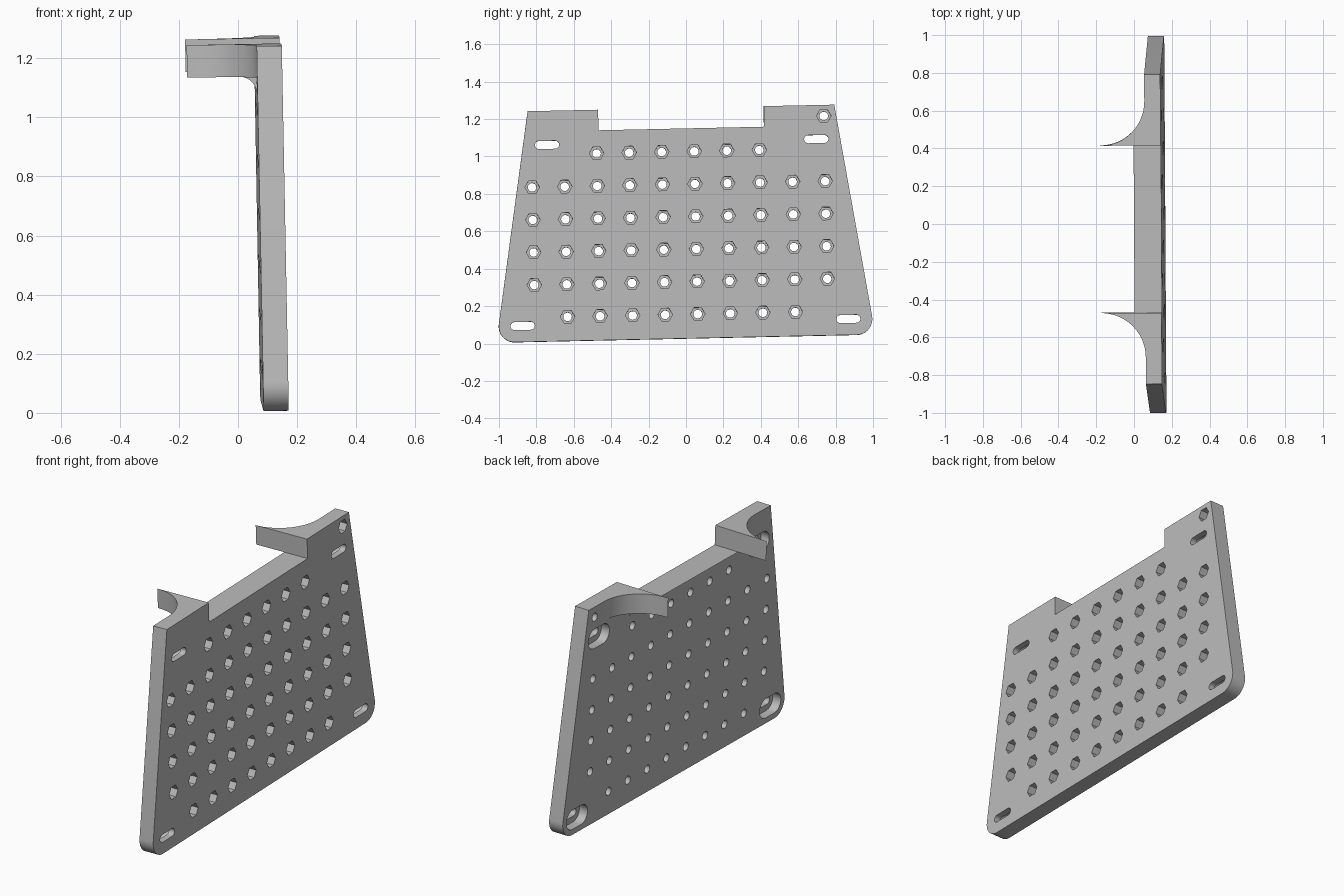
import bpy, bmesh
from math import pi, sin, cos
from mathutils import Euler, Matrix, Vector

cube = bpy.data.objects.get("Cube")
if cube:
    bpy.data.objects.remove(cube)

# Local frame: x = 0 is the outer face, y runs along the width, z runs up
THICK, TOP, FLOOR, BASE, NOTCH = 0.085, 1.26, 1.15, 0.027, 0.443
PLACE = Matrix.Translation((0.1665, 0, 0)) @ Euler((0.0215, -0.0185, 0.0055)).to_matrix().to_4x4()

grey = bpy.data.materials.new("plain grey")
grey.use_nodes = True
colour = (0.5, 0.5, 0.5, 1)
grey.diffuse_color = colour
grey.node_tree.nodes["Principled BSDF"].inputs["Base Color"].default_value = colour


def arc(cx, cy, r, start, end, steps):
    angles = [start + (end - start) * i / steps for i in range(steps + 1)]
    return [(cx + r * cos(a), cy + r * sin(a)) for a in angles]


def prism(bm, outline, axis, lo, hi):
    """Extrude a 2D outline along one axis (0, 1 or 2)."""
    def point(p, t):
        c = list(p)
        c.insert(axis, t)
        return bm.verts.new(c)
    a = [point(p, lo) for p in outline]
    b = [point(p, hi) for p in outline]
    faces = [bm.faces.new(a), bm.faces.new(b)]
    for i in range(len(a)):
        j = (i + 1) % len(a)
        faces.append(bm.faces.new((a[i], a[j], b[j], b[i])))
    bmesh.ops.recalc_face_normals(bm, faces=faces)


def finish(name, bm):
    mesh = bpy.data.meshes.new(name)
    bm.to_mesh(mesh)
    bm.free()
    mesh.materials.append(grey)
    ob = bpy.data.objects.new(name, mesh)
    ob.matrix_world = PLACE
    bpy.context.collection.objects.link(ob)
    return ob


def activate(ob):
    bpy.ops.object.select_all(action='DESELECT')
    ob.select_set(True)
    bpy.context.view_layer.objects.active = ob


def smooth(ob):
    activate(ob)
    bpy.ops.object.shade_smooth_by_angle(angle=pi / 6)


def stadium(cy, cz, width, height):
    r, half = height / 2, (width - height) / 2
    return (arc(cy + half, cz, r, -pi / 2, pi / 2, 10)
            + arc(cy - half, cz, r, pi / 2, 3 * pi / 2, 10))


# Tapered plate with rounded lower corners and a notch in the top edge
R, LEAN = 0.085, 0.153
corner = arc(0.926 - 0.012, BASE + R, R, -pi / 2, LEAN, 12)
half = corner + [(0.82, TOP), (NOTCH, TOP), (NOTCH, FLOOR)]
bm = bmesh.new()
prism(bm, half + [(-y, z) for y, z in reversed(half)], 0, -THICK, 0)
plate = finish("plate", bm)

# Grid of bolt holes with hexagonal nut pockets, and four recessed slots
PITCH = 0.1741
rows = [range(1, 9)] + [range(10)] * 4 + [range(2, 8), [9]]
holes = [(-0.804 + PITCH * i, 0.157 + PITCH * j) for j, row in enumerate(rows) for i in row]
slots = [(s * y, z) for s in (-1, 1) for y, z in ((0.72, 1.078), (0.871, 0.113))]

through, pockets = bmesh.new(), bmesh.new()
for y, z in holes:
    prism(through, arc(y, z, 0.023, 0, 2 * pi * 19 / 20, 19), 0, -0.2, 0.1)
    prism(pockets, arc(y, z, 0.039, 0, 2 * pi * 5 / 6, 5), 0, -0.055, 0.1)
for y, z in slots:
    prism(through, stadium(y, z, 0.13, 0.043), 0, -0.2, 0.1)
    prism(pockets, stadium(y, z, 0.19, 0.11), 0, -0.2, -0.035)

for name, bm in (("through_cutter", through), ("pocket_cutter", pockets)):
    cutter = finish(name, bm)
    cutter.hide_render = True
    activate(plate)
    mod = plate.modifiers.new(name, 'BOOLEAN')
    mod.operation, mod.solver, mod.object = 'DIFFERENCE', 'EXACT', cutter
    bpy.ops.object.modifier_apply(modifier=mod.name)
    bpy.data.objects.remove(cutter)
smooth(plate)

# Two hooks sweeping off the inner face to a thin tip beside the notch
REACH = 0.235
for side, s in (("left", 1), ("right", -1)):
    curve = arc(-THICK - REACH, NOTCH + REACH, REACH, -pi / 2, 0, 24)
    bm = bmesh.new()
    prism(bm, [(x, s * y) for x, y in curve + [(-THICK, NOTCH)]], 2, FLOOR, TOP)
    smooth(finish(side + "_hook", bm))

# Concave lip that widens the notch floor
LIP = 0.06
bm = bmesh.new()
prism(bm, arc(-THICK - LIP, FLOOR - LIP, LIP, pi / 2, 0, 12) + [(-THICK, FLOOR)], 1, -NOTCH, NOTCH)
smooth(finish("notch_lip", bm))
